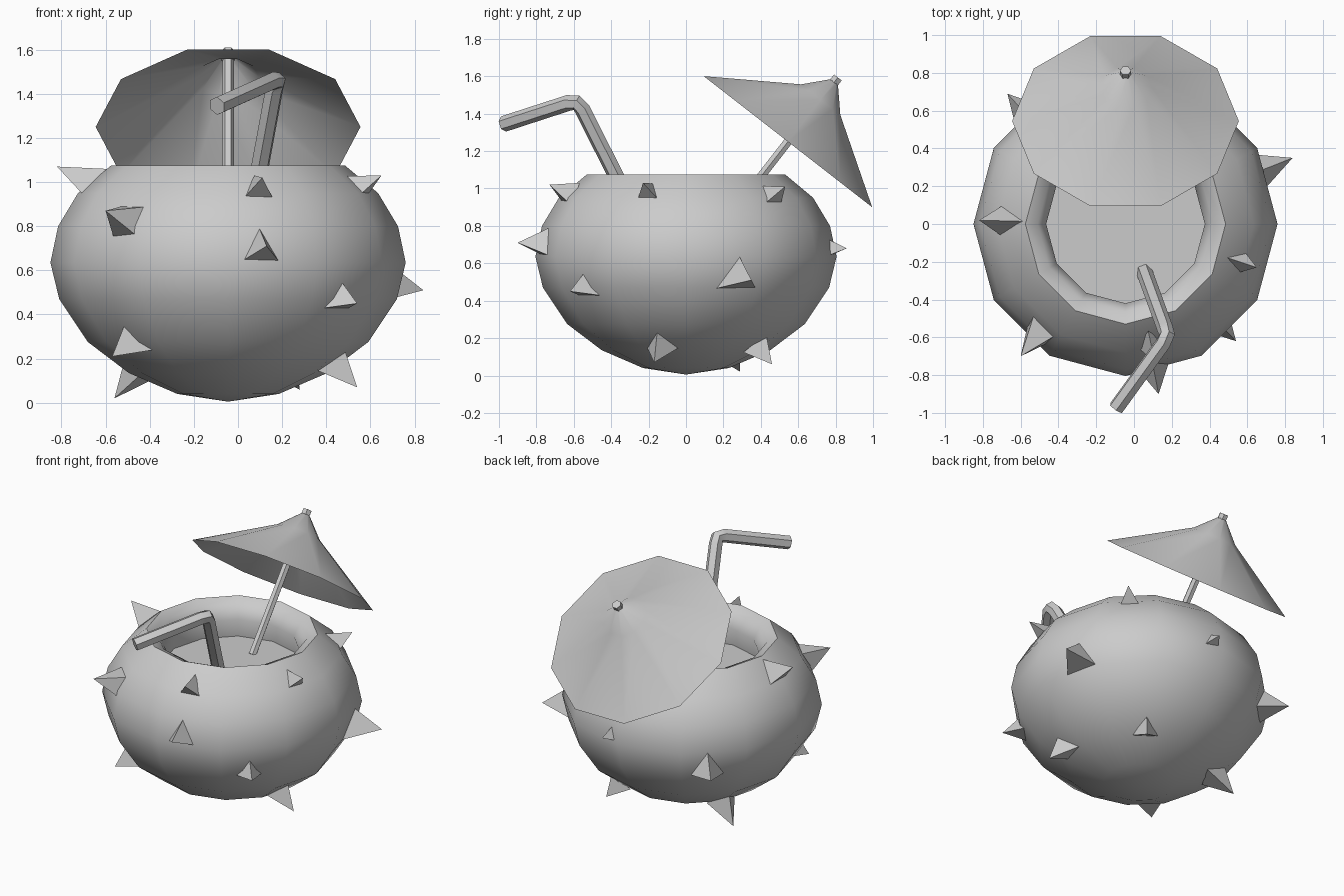
import bpy, bmesh, math
from mathutils import Vector, Matrix

if "Cube" in bpy.data.objects:
    bpy.data.objects.remove(bpy.data.objects["Cube"])

CX = -0.045


def finish(name, bm, smooth=None):
    bmesh.ops.remove_doubles(bm, verts=bm.verts, dist=1e-5)
    bmesh.ops.recalc_face_normals(bm, faces=bm.faces)
    mesh = bpy.data.meshes.new(name)
    bm.to_mesh(mesh)
    bm.free()
    obj = bpy.data.objects.new(name, mesh)
    bpy.context.collection.objects.link(obj)
    if smooth:
        bpy.ops.object.select_all(action='DESELECT')
        obj.select_set(True)
        bpy.context.view_layer.objects.active = obj
        bpy.ops.object.shade_smooth_by_angle(angle=math.radians(smooth))
    return obj


def lathe(name, profile, sides, matrix, phase=0, smooth=None):
    bm = bmesh.new()
    rings = []
    for r, z in profile:
        if r == 0:
            rings.append([bm.verts.new(matrix @ Vector((0, 0, z)))] * sides)
            continue
        rings.append([bm.verts.new(matrix @ Vector((
            r * math.cos(phase + math.tau * i / sides),
            r * math.sin(phase + math.tau * i / sides), z))) for i in range(sides)])
    for a, b in zip(rings, rings[1:]):
        for i in range(sides):
            j = (i + 1) % sides
            bm.faces.new(list(dict.fromkeys((a[i], a[j], b[j], b[i]))))
    return finish(name, bm, smooth)


def spike(name, tip, radius, length, sides=3):
    # pyramid pointing away from the bowl centre, one base corner upward
    tip = Vector(tip)
    d = (tip - Vector((CX, 0, 0.6))).normalized()
    up = (Vector((0, 0, 1)) - d * d.z).normalized()
    side = d.cross(up)
    m = Matrix((up, side, d)).transposed().to_4x4()
    m.translation = tip - d * length
    phase = math.pi / 4 if sides == 4 else 0
    lathe(name, [(0, 0), (radius, 0), (0, length)], sides, m, phase)


# Bowl: outer shell, rounded lip and inner wall
lathe("bowl", [(0, 0.005), (0.23, 0.04), (0.45, 0.135), (0.635, 0.275),
               (0.765, 0.47), (0.805, 0.635), (0.77, 0.80), (0.68, 0.95),
               (0.53, 1.075), (0.465, 1.045), (0.42, 0.96), (0.44, 0.82)],
      12, Matrix.Translation((CX, 0, 0)), smooth=60)

# Drink surface
lathe("drink", [(0, 0.84), (0.44, 0.84)], 12, Matrix.Translation((CX, 0, 0)))

# Spikes: tip, base radius, length, sides
spikes = [
    ((-0.60, -0.70, 0.87), 0.12, 0.21, 4),
    ((0.11, -0.73, 1.02), 0.09, 0.14, 3),
    ((0.13, -0.90, 0.71), 0.105, 0.17, 3),
    ((0.54, -0.62, 0.45), 0.10, 0.15, 3),
    ((0.54, -0.17, 0.07), 0.12, 0.21, 3),
    ((0.84, 0.35, 0.51), 0.13, 0.22, 3),
    ((0.65, -0.23, 1.03), 0.09, 0.16, 3),
    ((0.49, 0.53, 1.01), 0.085, 0.15, 3),
    ((0.03, 0.86, 0.68), 0.06, 0.10, 3),
    ((-0.82, 0.02, 1.07), 0.12, 0.22, 3),
    ((-0.67, 0.69, 0.51), 0.12, 0.19, 3),
    ((-0.57, -0.51, 0.21), 0.125, 0.19, 3),
    ((-0.56, 0.29, 0.02), 0.11, 0.20, 3),
    ((0.28, 0.46, 0.06), 0.09, 0.14, 3),
]
for n, s in enumerate(spikes):
    spike(f"spike_{n + 1}", *s)

# Paper umbrella tilted backwards, with its stick
tilt = Matrix.Translation((CX, 0.545, 1.25)) @ Matrix.Rotation(-math.atan2(0.7, 0.9), 4, 'X')
lathe("umbrella_canopy", [(0.6, 0), (0.14, 0.285), (0.025, 0.405), (0, 0.41)],
      10, tilt, smooth=60)
lathe("umbrella_stick", [(0, -0.53), (0.026, -0.53), (0.026, 0.38), (0.03, 0.38),
                         (0.03, 0.435), (0, 0.435)], 6, tilt, smooth=35)

# Bent six-sided straw
curve = bpy.data.curves.new("straw", 'CURVE')
curve.dimensions = '3D'
curve.bevel_depth = 0.043
curve.bevel_resolution = 1
curve.use_fill_caps = True
line = curve.splines.new('POLY')
path = [(0.05, -0.24, 0.80), (0.165, -0.555, 1.425), (0.175, -0.585, 1.458),
        (0.155, -0.63, 1.457), (-0.095, -0.975, 1.345)]
line.points.add(len(path) - 1)
for p, co in zip(line.points, path):
    p.co = (*co, 1)
straw = bpy.data.objects.new("straw", curve)
bpy.context.collection.objects.link(straw)
bpy.ops.object.select_all(action='DESELECT')
straw.select_set(True)
bpy.context.view_layer.objects.active = straw
bpy.ops.object.convert(target='MESH')
bpy.ops.object.shade_smooth_by_angle(angle=math.radians(35))
